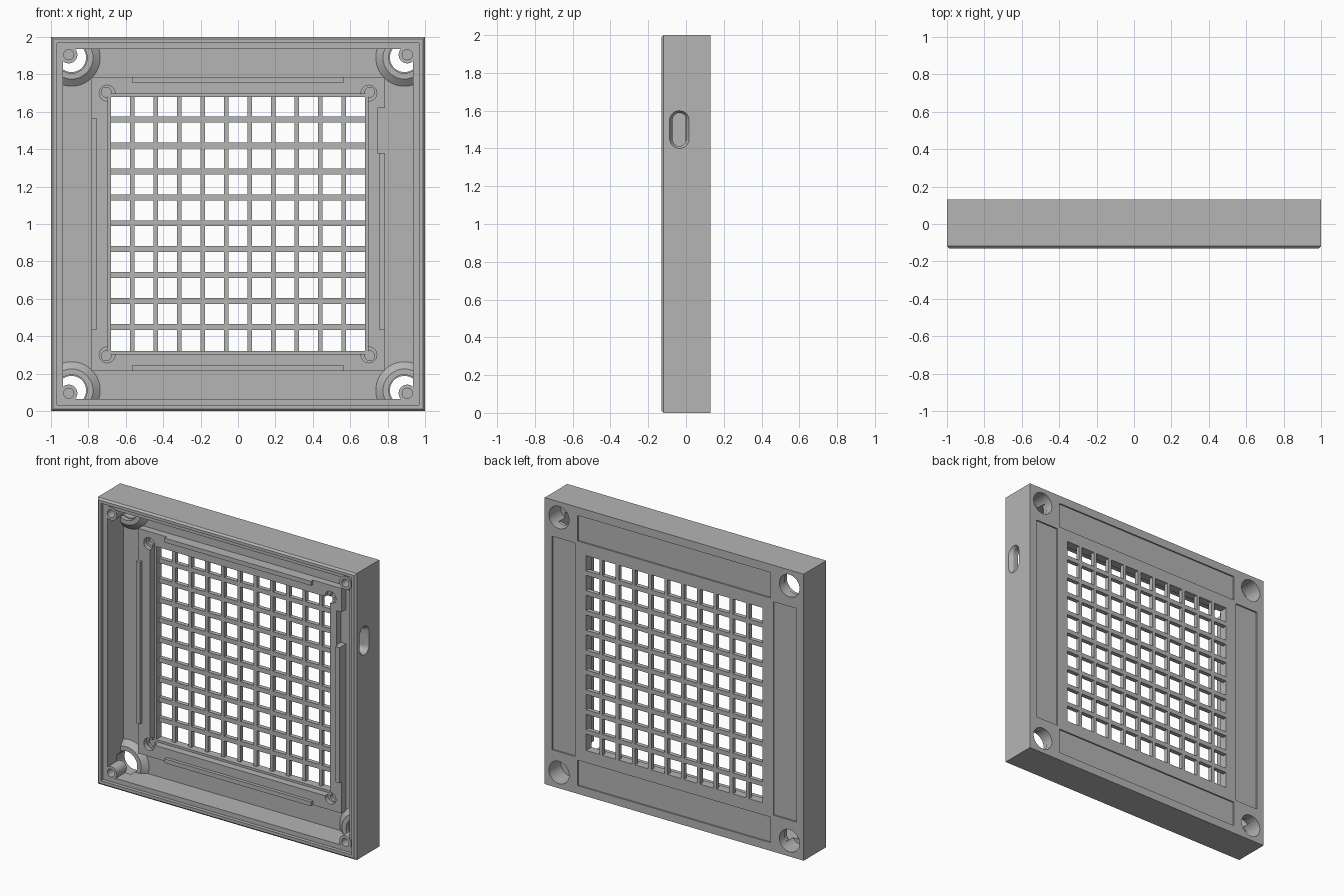
import bpy, bmesh, math
from mathutils import Matrix, Vector

if "Cube" in bpy.data.objects:
    bpy.data.objects.remove(bpy.data.objects["Cube"])

grey = bpy.data.materials.new("light grey plastic")
grey.use_nodes = True
COLOUR = (0.46, 0.46, 0.46, 1)
grey.diffuse_color = COLOUR
grey.node_tree.nodes["Principled BSDF"].inputs["Base Color"].default_value = COLOUR

BACK, FLOOR, FRONT = 0.13, 0.07, -0.13
CORNERS = [(sx, sz) for sx in (-1, 1) for sz in (-1, 1)]


def finish(bm, name):
    bmesh.ops.recalc_face_normals(bm, faces=bm.faces)
    mesh = bpy.data.meshes.new(name)
    bm.to_mesh(mesh)
    bm.free()
    mesh.materials.append(grey)
    ob = bpy.data.objects.new(name, mesh)
    bpy.context.scene.collection.objects.link(ob)
    return ob


# All helpers measure z from the middle of the model (height 1)
def add_box(bm, x, y, z):
    size = Matrix.Diagonal((x[1] - x[0], y[1] - y[0], z[1] - z[0], 1))
    mid = Vector((sum(x) / 2, sum(y) / 2, 1 + sum(z) / 2))
    return bmesh.ops.create_cube(bm, size=1, matrix=Matrix.Translation(mid) @ size)


def box(name, x, y, z):
    bm = bmesh.new()
    add_box(bm, x, y, z)
    return finish(bm, name)


def square(name, half, y0, y1):
    return box(name, (-half, half), (y0, y1), (-half, half))


def cylinder(name, x, z, y0, y1, r0, r1=None, sides=40):
    bm = bmesh.new()
    place = Matrix.Translation((x, (y0 + y1) / 2, 1 + z)) @ Matrix.Rotation(-math.pi / 2, 4, "X")
    bmesh.ops.create_cone(bm, cap_ends=True, segments=sides, radius1=r0,
                          radius2=r0 if r1 is None else r1, depth=y1 - y0, matrix=place)
    return finish(bm, name)


def slot(name, ends, y, z, half):
    """Upright stadium through the side wall; ends are (x, radius) pairs."""
    bm = bmesh.new()
    for x, r in ends:
        for i in range(32):
            a = math.tau * i / 32
            up = half if math.sin(a) > 0 else -half
            bm.verts.new((x, y + r * math.cos(a), 1 + z + up + r * math.sin(a)))
    hull = bmesh.ops.convex_hull(bm, input=bm.verts)
    return finish(bm, name)


def boolean(ob, tool, operation="DIFFERENCE"):
    mod = ob.modifiers.new("cut", "BOOLEAN")
    mod.operation, mod.object, mod.solver = operation, tool, "EXACT"
    bpy.context.view_layer.objects.active = ob
    bpy.ops.object.modifier_apply(modifier=mod.name)
    bpy.data.objects.remove(tool)


def smooth(ob):
    bpy.ops.object.select_all(action="DESELECT")
    ob.select_set(True)
    bpy.context.view_layer.objects.active = ob
    bpy.ops.object.shade_smooth_by_angle(angle=math.radians(30))


# Tray: chamfered front edge, stepped rim and cavity
bm = bmesh.new()
add_box(bm, (-1, 1), (FRONT, BACK), (-1, 1))
front_edges = [e for e in bm.edges if all(v.co.y < 0 for v in e.verts)]
bmesh.ops.bevel(bm, geom=front_edges, offset=0.012, segments=1, affect="EDGES")
tray = finish(bm, "tray")
boolean(tray, square("rim_cut", 0.968, -0.2, -0.105))
boolean(tray, square("cavity_cut", 0.935, -0.2, FLOOR))
boolean(tray, square("window_cut", 0.68, 0, 0.2))

# Shallow label panels sunk into the back
for s in (-1, 1):
    band = tuple(sorted((s * 0.765, s * 0.943)))
    boolean(tray, box("panel_cut", (-0.745, 0.745), (BACK - 0.01, 0.2), band))
    boolean(tray, box("panel_cut", band, (BACK - 0.01, 0.2), (-0.745, 0.745)))

# Screw access holes in the back
for sx, sz in CORNERS:
    boolean(tray, cylinder("hole_cut", sx * 0.89, sz * 0.89, 0, 0.2, 0.078))

# Cable slot in the left wall with a flared mouth
boolean(tray, slot("slot_cut", [(0.9, 0.036), (1.05, 0.036)], -0.035, 0.5, 0.052))
boolean(tray, slot("flare_cut", [(0.97, 0.034), (1.01, 0.058)], -0.035, 0.5, 0.048))
smooth(tray)

# Raised frame around the window, with corner screw seats
frame = square("window_frame", 0.785, 0.02, FLOOR + 0.01)
boolean(frame, square("frame_cut", 0.695, -0.1, 0.2))
for sx, sz in CORNERS:
    boolean(frame, cylinder("seat_cut", sx * 0.7, sz * 0.7, -0.1, 0.05, 0.042))
    boolean(frame, cylinder("pilot_cut", sx * 0.705, sz * 0.705, 0, 0.2, 0.026))
boolean(frame, box("plug_cut", (0.745, 0.9), (-0.1, FLOOR), (0.38, 0.62)))
smooth(frame)

# Slim locating ribs on the frame
RIB_Y = (-0.003, 0.03)
for name, x, z in (("top_rib", (-0.565, 0.565), (0.755, 0.785)),
                   ("bottom_rib", (-0.565, 0.565), (-0.785, -0.755)),
                   ("right_rib", (-0.785, -0.755), (-0.565, 0.565)),
                   ("left_rib", (0.755, 0.785), (-0.565, 0.38))):
    box(name, x, RIB_Y, z)

# Grille bars, flush with the back
bm = bmesh.new()
for i in range(10):
    x = (i - 4.5) * 0.1258
    add_box(bm, (x - 0.012, x + 0.012), (0.1, BACK), (-0.685, 0.685))
for i in range(9):
    z = (i - 4) * 0.1385 + 0.004
    add_box(bm, (-0.685, 0.685), (0.1, BACK), (z - 0.016, z + 0.016))
finish(bm, "grille")

# Conical collars round the access holes and screw posts in the corners
for sx, sz in CORNERS:
    cx, cz = sx * 0.89, sz * 0.89
    collar = cylinder("hole_collar", cx, cz, 0.04, FLOOR + 0.005, 0.115, 0.16)
    boolean(collar, cylinder("collar_cut", cx, cz, -0.1, 0.2, 0.084))
    boolean(collar, square("collar_clip", 0.94, -0.1, 0.2), "INTERSECT")
    smooth(collar)
    px, pz = sx * 0.905, sz * 0.905
    post = cylinder("screw_post", px, pz, -0.11, 0.0, 0.046)
    boolean(post, cylinder("post_cut", px, pz, -0.2, -0.03, 0.027))
    smooth(post)
